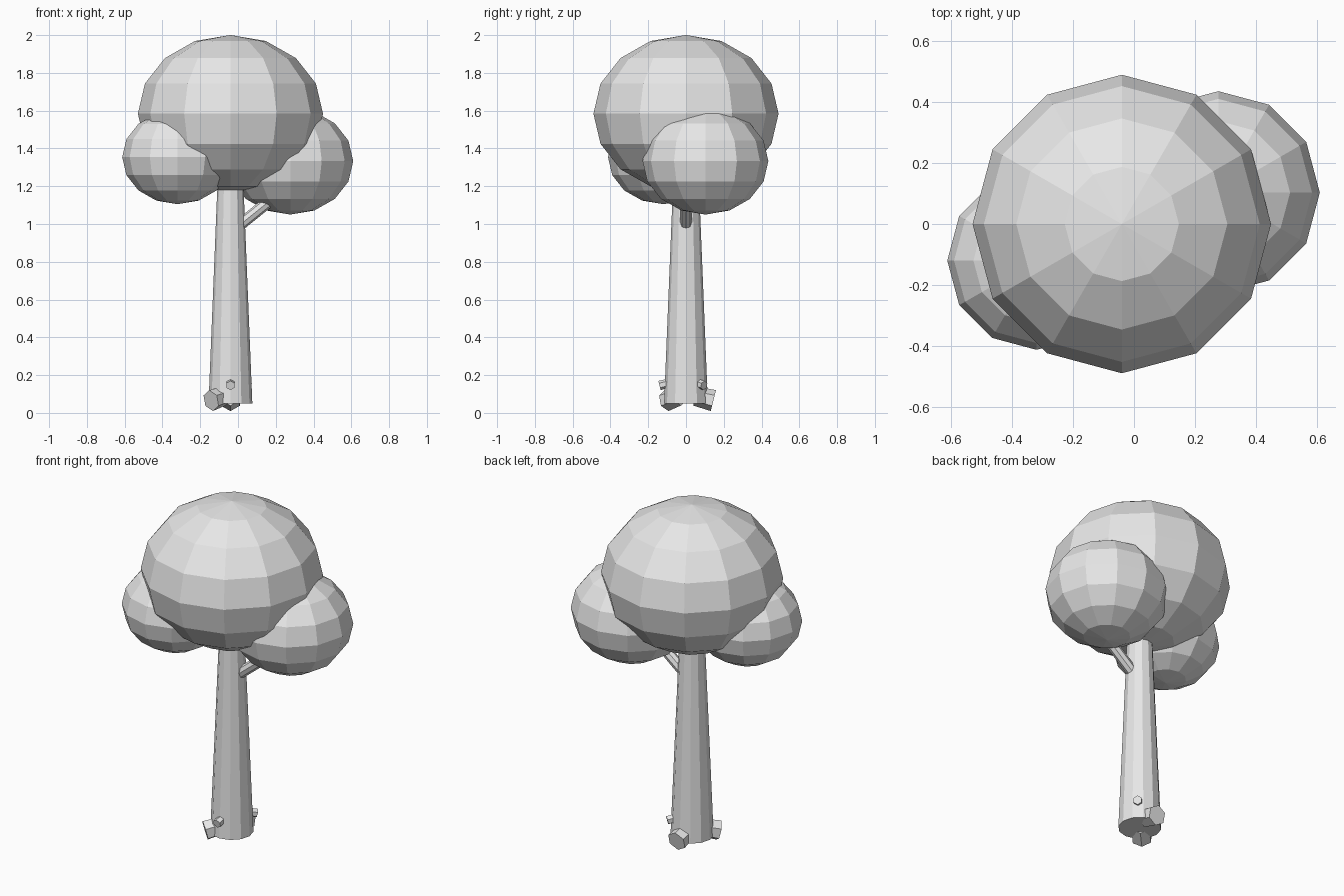
import bpy
import bmesh
import math
from mathutils import Matrix, Vector

cube = bpy.data.objects.get("Cube")
if cube:
    bpy.data.objects.remove(cube, do_unlink=True)

grey = bpy.data.materials.new("plain grey")
grey.use_nodes = True
grey.diffuse_color = (0.8, 0.8, 0.8, 1)
grey.node_tree.nodes["Principled BSDF"].inputs["Base Color"].default_value = grey.diffuse_color

AXIS = Vector((-0.04, 0, 0))  # vertical line through the trunk


def finish(name, bm, matrix):
    """Turn a bmesh into a flat shaded object."""
    mesh = bpy.data.meshes.new(name)
    bm.to_mesh(mesh)
    bm.free()
    mesh.materials.append(grey)
    obj = bpy.data.objects.new(name, mesh)
    obj.matrix_world = matrix
    bpy.context.collection.objects.link(obj)
    return obj


def foliage(name, centre, radius):
    """A slightly squashed low-poly ball."""
    bm = bmesh.new()
    bmesh.ops.create_uvsphere(bm, u_segments=12, v_segments=8, radius=radius)
    bmesh.ops.scale(bm, vec=(1, 1, 0.85), verts=bm.verts)
    return finish(name, bm, Matrix.Translation(centre))


def limb(name, start, end, r_start, r_end, sides):
    """A tapered prism between two points."""
    start, end = Vector(start), Vector(end)
    span = end - start
    bm = bmesh.new()
    bmesh.ops.create_cone(bm, cap_ends=True, segments=sides,
                          radius1=r_start, radius2=r_end, depth=span.length)
    turn = span.to_track_quat('Z', 'Y').to_matrix().to_4x4()
    return finish(name, bm, Matrix.Translation((start + end) / 2) @ turn)


def spur(name, degrees, reach, height, radius):
    """A six-sided stub growing out of the trunk and dipping slightly."""
    angle = math.radians(degrees)
    out = Vector((math.cos(angle), math.sin(angle), 0))
    inner, dip = 0.05, 0.25
    start = AXIS + out * inner + Vector((0, 0, height + dip * (reach - inner)))
    end = AXIS + out * reach + Vector((0, 0, height))
    return limb(name, start, end, radius * 0.9, radius, 6)


# Crown: one large ball and two smaller ones
foliage("main_foliage", (-0.04, 0, 1.584), 0.49)
foliage("left_foliage", (0.277, 0.103, 1.333), 0.333)
foliage("right_foliage", (-0.32, -0.12, 1.354), 0.293)

# Trunk and side branch
limb("trunk", AXIS + Vector((0, 0, 0.05)), AXIS + Vector((0, 0, 1.45)), 0.116, 0.059, 12)
limb("branch", (-0.04, 0, 0.955), (0.22, 0, 1.165), 0.031, 0.031, 8)

# Roots and small knots around the base
spur("back_root", 90, 0.145, 0.065, 0.057)
spur("front_root", 225, 0.145, 0.065, 0.057)
spur("front_knot", 270, 0.14, 0.145, 0.025)
spur("back_knot", 45, 0.135, 0.145, 0.025)
